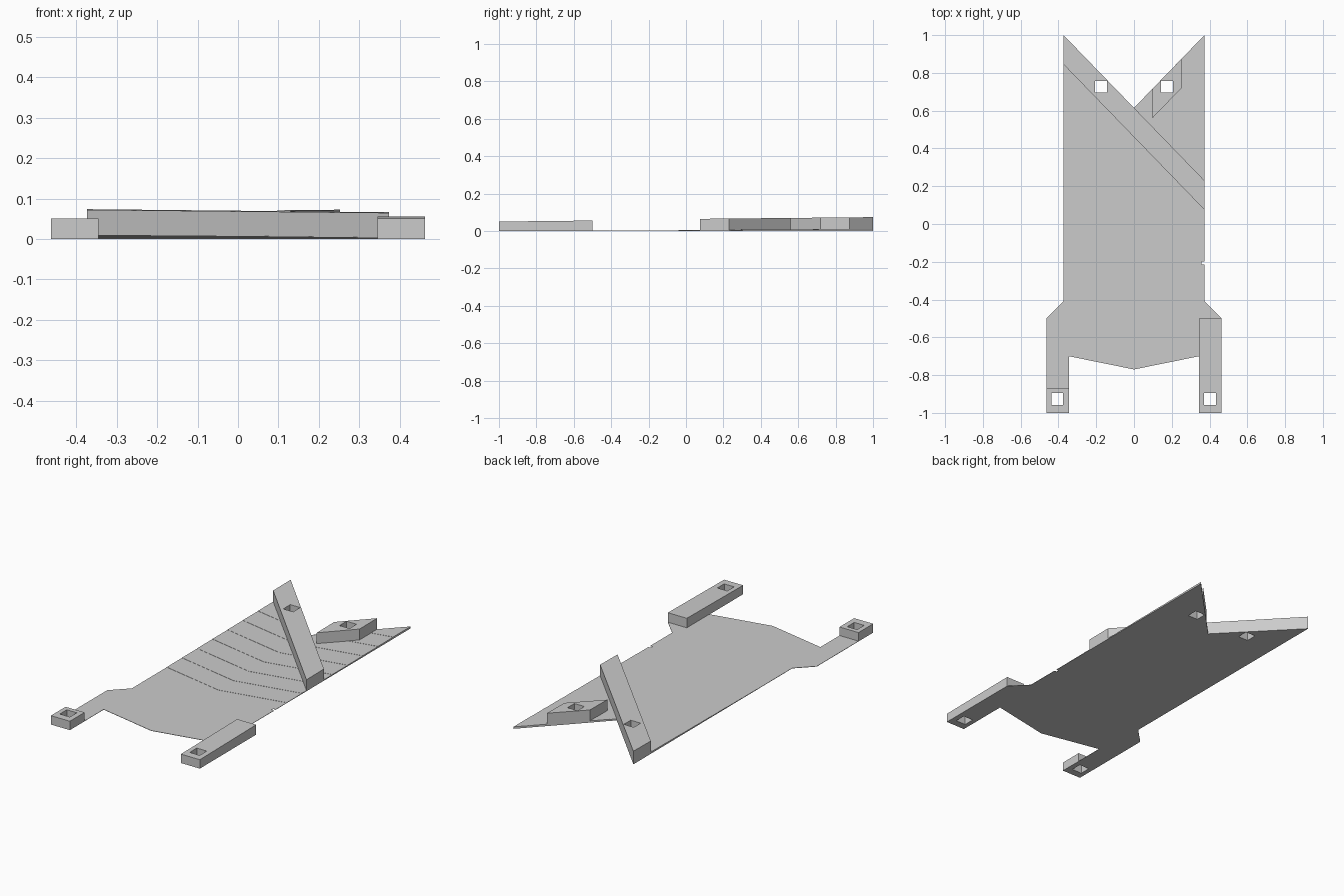
import bpy
import bmesh

cube = bpy.data.objects.get("Cube")
if cube:
    bpy.data.objects.remove(cube, do_unlink=True)

grey = bpy.data.materials.new("light_grey")
grey.use_nodes = True
grey.diffuse_color = (0.6, 0.6, 0.6, 1)
grey.node_tree.nodes["Principled BSDF"].inputs["Base Color"].default_value = (0.6, 0.6, 0.6, 1)


def square(x, y, h=0.031):
    return [(x - h, y - h), (x + h, y - h), (x + h, y + h), (x - h, y + h)]


def slab(name, outlines, holes, bottom, top):
    """Extrude outlines with holes; top is a function of y."""
    bm = bmesh.new()
    for loop in outlines + holes:
        vs = [bm.verts.new((x, y, bottom)) for x, y in loop]
        for a, b in zip(vs, vs[1:] + vs[:1]):
            bm.edges.new((a, b))
    bmesh.ops.triangle_fill(bm, edges=bm.edges[:], use_beauty=True, normal=(0, 0, 1))
    out = bmesh.ops.extrude_face_region(bm, geom=bm.faces[:], use_keep_orig=True)
    for v in out["geom"]:
        if isinstance(v, bmesh.types.BMVert):
            v.co.z = top(v.co.y)
    bmesh.ops.recalc_face_normals(bm, faces=bm.faces[:])
    mesh = bpy.data.meshes.new(name)
    bm.to_mesh(mesh)
    bm.free()
    mesh.materials.append(grey)
    obj = bpy.data.objects.new(name, mesh)
    bpy.context.collection.objects.link(obj)
    return obj


W = 0.373          # half width of the plate
NOTCH = 0.615      # bottom of the rear V
BASE = 0.002       # thickness of the front of the plate
STEP = 0.0011
rear_left, rear_right = square(0.175, 0.727), square(-0.175, 0.727)
front_left, front_right = square(0.402, -0.927), square(-0.406, -0.927)

# Thin plate with two front legs, a rear V and a small side notch
plate = [(-0.463, -1), (-0.345, -1), (-0.345, -0.7), (0, -0.77), (0.345, -0.7),
         (0.345, -1), (0.463, -1), (0.463, -0.5), (W, -0.41),
         (W, -0.215), (0.358, -0.215), (0.358, -0.198), (W, -0.198),
         (W, 1), (0, NOTCH), (-W, 1), (-W, -0.41), (-0.463, -0.5)]
slab("base_plate", [plate], [rear_left, rear_right, front_left, front_right],
     0, lambda y: BASE)

# Chevron layers that thicken the plate towards the rear
for i in range(8):
    c = -0.175 + 0.135 * i
    z = BASE + STEP * i
    if c < NOTCH:
        outlines = [[(0, c), (W, c + 0.075), (W, 1), (0, NOTCH), (-W, 1), (-W, c + 0.075)]]
    else:
        x = (c - NOTCH) / 0.83
        outlines = [[(s * x, c + 0.2 * x), (s * W, c + 0.075), (s * W, 1)] for s in (1, -1)]
    holes = [rear_left, rear_right] if i < 7 else []
    slab(f"chevron_layer_{i + 1}", outlines, holes, z, lambda y: z + STEP)


def rear_top(y):
    return 0.0645 + 0.0098 * (y - 0.07)


# Raised blocks at the rear
slab("diagonal_bar", [[(-W, 1), (-W, 0.845), (W, 0.075), (W, 0.23), (0, NOTCH)]],
     [rear_right], BASE, rear_top)
slab("small_rear_block", [[(0.097, 0.56), (0.252, 0.72), (0.252, 0.875), (0.097, 0.715)]],
     [rear_left], BASE, rear_top)

# Raised blocks on the front legs
slab("long_leg_block", [[(0.345, -1), (0.463, -1), (0.463, -0.5), (0.345, -0.5)]],
     [front_left], BASE, lambda y: 0.05 + 0.011 * (y + 1))
slab("short_leg_block", [[(-0.463, -1), (-0.345, -1), (-0.345, -0.87), (-0.463, -0.87)]],
     [front_right], BASE, lambda y: 0.05)
